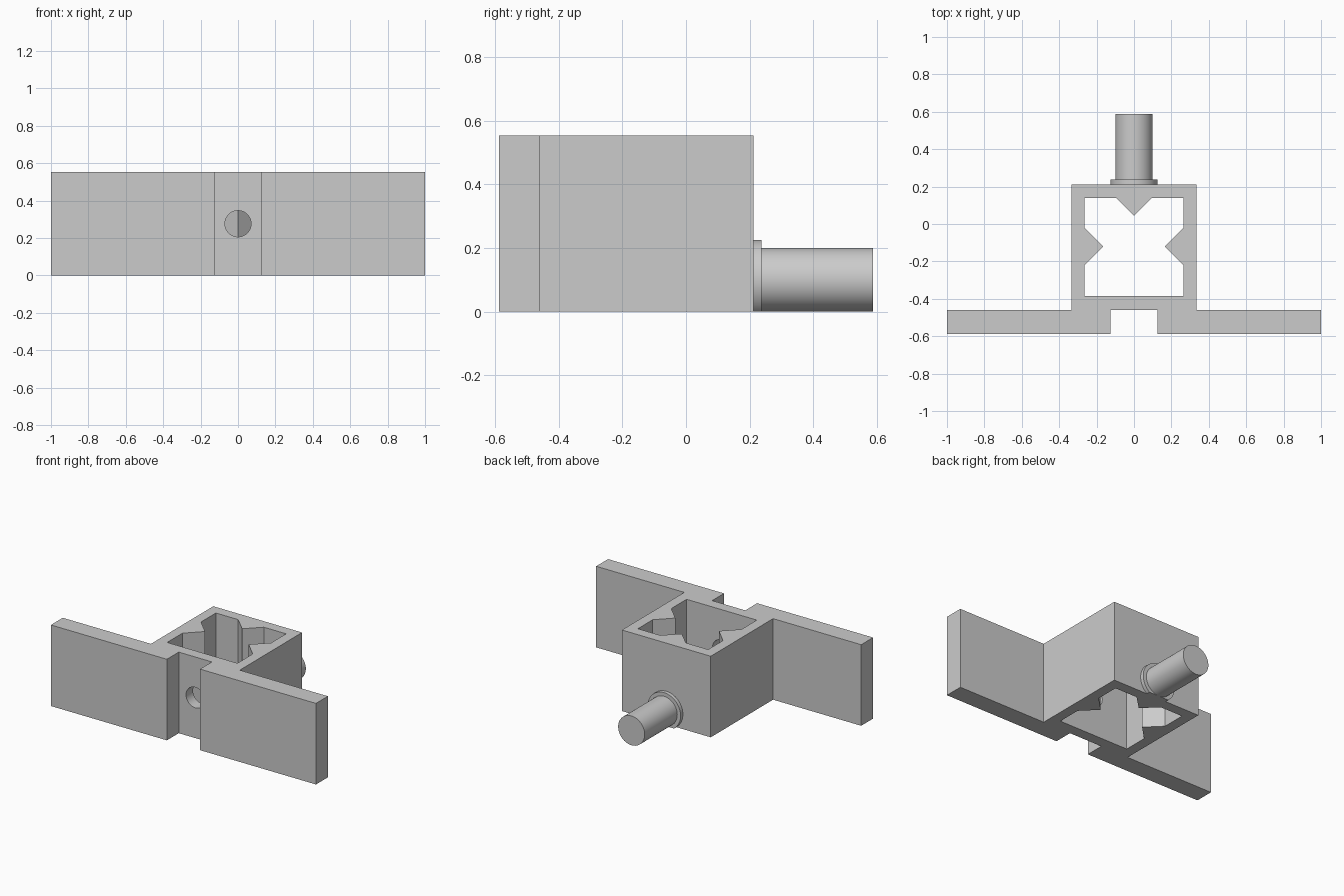
import bpy
import bmesh
import math
from mathutils import Matrix, Vector

if "Cube" in bpy.data.objects:
    bpy.data.objects.remove(bpy.data.objects["Cube"], do_unlink=True)

HEIGHT = 0.553

grey = bpy.data.materials.new("plain grey")
grey.use_nodes = True
COLOUR = (0.6, 0.6, 0.6, 1)
grey.diffuse_color = COLOUR
grey.node_tree.nodes["Principled BSDF"].inputs["Base Color"].default_value = COLOUR


def make_object(name, bm):
    bmesh.ops.recalc_face_normals(bm, faces=bm.faces)
    mesh = bpy.data.meshes.new(name)
    bm.to_mesh(mesh)
    bm.free()
    mesh.materials.append(grey)
    obj = bpy.data.objects.new(name, mesh)
    bpy.context.collection.objects.link(obj)
    return obj


def activate(obj):
    bpy.ops.object.select_all(action="DESELECT")
    obj.select_set(True)
    bpy.context.view_layer.objects.active = obj


def rod(name, radius, y0, y1, z, clip=False):
    """Cylinder lying along y, optionally trimmed flat at the base plane."""
    bm = bmesh.new()
    place = Matrix.Translation((0, (y0 + y1) / 2, z)) @ Matrix.Rotation(math.pi / 2, 4, "X")
    bmesh.ops.create_cone(bm, cap_ends=True, segments=64, radius1=radius,
                          radius2=radius, depth=y1 - y0, matrix=place)
    if clip:
        cut = bmesh.ops.bisect_plane(bm, geom=bm.verts[:] + bm.edges[:] + bm.faces[:],
                                     plane_co=(0, 0, 0), plane_no=(0, 0, 1), clear_inner=True)
        rim = [e for e in cut["geom_cut"] if isinstance(e, bmesh.types.BMEdge)]
        bmesh.ops.holes_fill(bm, edges=rim, sides=0)
    obj = make_object(name, bm)
    activate(obj)
    bpy.ops.object.shade_smooth_by_angle(angle=math.radians(30))
    return obj


# Bracket: half of the plan outline, with wing, square sleeve and V ridges
half_plan = [(0, -0.46), (0.125, -0.46), (0.125, -0.588), (1, -0.588), (1, -0.46),
             (0.335, -0.46), (0.335, 0.212), (0, 0.212), (0, 0.045), (0.097, 0.14),
             (0.265, 0.14), (0.265, -0.02), (0.165, -0.12), (0.265, -0.22),
             (0.265, -0.385), (0, -0.385)]
bm = bmesh.new()
base = bm.faces.new([bm.verts.new((x, y, 0)) for x, y in half_plan])
raised = bmesh.ops.extrude_face_region(bm, geom=[base], use_keep_orig=True)
bmesh.ops.translate(bm, vec=Vector((0, 0, HEIGHT)),
                    verts=[v for v in raised["geom"] if isinstance(v, bmesh.types.BMVert)])
bmesh.ops.recalc_face_normals(bm, faces=bm.faces)
seam = [f for f in bm.faces if all(abs(v.co.x) < 1e-5 for v in f.verts)]
bmesh.ops.delete(bm, geom=seam, context="FACES")
bracket = make_object("bracket_body", bm)
bracket.modifiers.new("mirror", "MIRROR").use_clip = True

# Round hole through the front wall of the sleeve
cutter = rod("hole_cutter", 0.07, -0.52, -0.34, HEIGHT / 2)
cutter.hide_render = True
hole = bracket.modifiers.new("hole", "BOOLEAN")
hole.operation = "DIFFERENCE"
hole.solver = "EXACT"
hole.object = cutter
activate(bracket)
for modifier in [m.name for m in bracket.modifiers]:
    bpy.ops.object.modifier_apply(modifier=modifier)
bpy.data.objects.remove(cutter, do_unlink=True)
bpy.ops.object.shade_smooth_by_angle(angle=math.radians(30))

# Rear pin and its collar, the collar trimmed level with the base
rod("pin_collar", 0.125, 0.2, 0.237, 0.1, clip=True)
rod("rear_pin", 0.1, 0.2, 0.588, 0.1)
